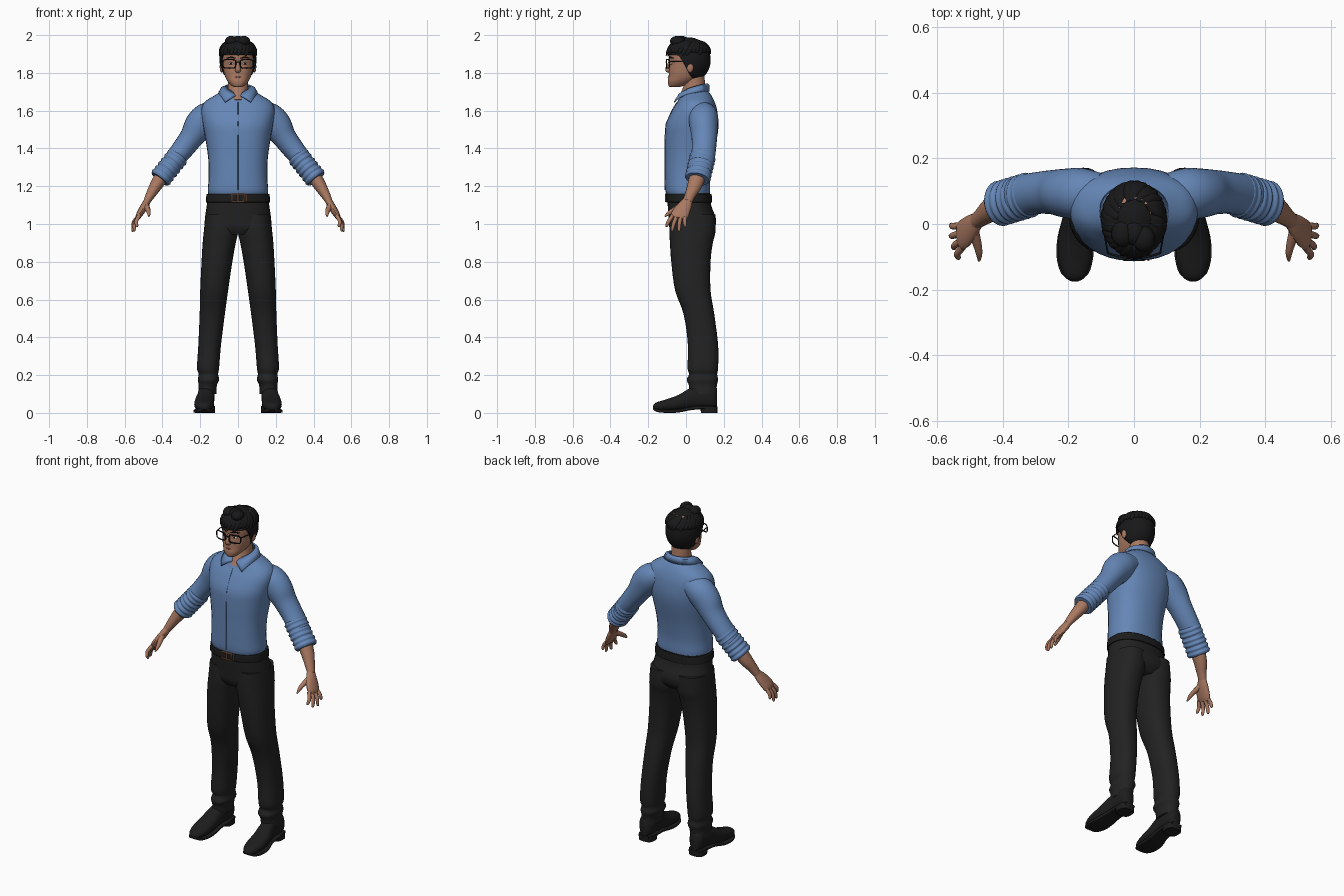
import bpy, bmesh, math, random
from mathutils import Vector

if "Cube" in bpy.data.objects:
    bpy.data.objects.remove(bpy.data.objects["Cube"])
random.seed(4)


def material(name, r, g, b):
    m = bpy.data.materials.new(name)
    m.use_nodes = True
    m.diffuse_color = (r, g, b, 1)
    m.node_tree.nodes["Principled BSDF"].inputs["Base Color"].default_value = (r, g, b, 1)
    return m


SKIN = material("skin", .40, .19, .12)
SHIRT = material("shirt blue", .13, .24, .47)
SEAM = material("seam blue", .07, .14, .29)
CLOTH = material("trouser black", .016, .016, .017)
HAIR = material("hair black", .009, .009, .01)
LEATHER = material("shoe leather", .012, .012, .013)
BRASS = material("buckle copper", .4, .15, .07)
WHITE = material("eye white", .6, .58, .55)
LIP = material("lip brown", .24, .09, .065)


def add_mesh(name, bm, mat, angle=50):
    bmesh.ops.recalc_face_normals(bm, faces=bm.faces[:])
    me = bpy.data.meshes.new(name)
    bm.to_mesh(me)
    bm.free()
    me.materials.append(mat)
    me.shade_smooth()
    me.set_sharp_from_angle(angle=math.radians(angle))
    ob = bpy.data.objects.new(name, me)
    bpy.context.collection.objects.link(ob)
    return ob


def refine(rows, k=4):
    """Catmull-Rom interpolation of section rows."""
    out, last = [], len(rows) - 1
    for i in range(last):
        p = [rows[max(0, min(last, i + j))] for j in (-1, 0, 1, 2)]
        for t in (s / k for s in range(k)):
            out.append([.5 * (2*b + (c-a)*t + (2*a-5*b+4*c-d)*t*t + (3*b-a-3*c+d)*t**3)
                        for a, b, c, d in zip(*p)])
    return out + [list(rows[-1])]


def bridge(name, rings, mat):
    bm = bmesh.new()
    vs = [[bm.verts.new(p) for p in r] for r in rings]
    n = len(vs[0])
    for a, b in zip(vs, vs[1:]):
        for i in range(n):
            bm.faces.new((a[i], a[(i+1) % n], b[(i+1) % n], b[i]))
    bm.faces.new(vs[0])
    bm.faces.new(vs[-1])
    return add_mesh(name, bm, mat)


def stack(name, rows, mat, side=1, along_y=False, p=2.3, n=32):
    """Rows: level, centre x, half width, low edge, high edge."""
    def power(v):
        return math.copysign(abs(v) ** (2 / p), v)
    rings = []
    for d, cx, w, lo, hi in refine(rows):
        ring = []
        for i in range(n):
            a = math.tau * i / n
            x = side * (cx + w * power(math.cos(a)))
            q = (lo + hi) / 2 + (hi - lo) / 2 * power(math.sin(a))
            ring.append((x, d, q) if along_y else (x, q, d))
        rings.append(ring)
    return bridge(name, rings, mat)


def limb(name, rows, mat, side=1, ref=(0, 1, 0), n=16, k=4):
    """Rows: x, y, z, radius along ref, radius across."""
    rows = refine(rows, k)
    pts = [Vector(r[:3]) for r in rows]
    rings = []
    for i, r in enumerate(rows):
        t = (pts[min(i+1, len(pts)-1)] - pts[max(i-1, 0)]).normalized()
        u = Vector(ref)
        u = (u - t * u.dot(t)).normalized()
        v = t.cross(u)
        ring = [pts[i] + u*r[3]*math.cos(a) + v*r[4]*math.sin(a)
                for a in (math.tau * j / n for j in range(n))]
        rings.append([(side*q.x, q.y, q.z) for q in ring])
    return bridge(name, rings, mat)


def tube(name, pts, r, mat, cyclic=False):
    cu = bpy.data.curves.new(name, "CURVE")
    cu.dimensions = "3D"
    cu.bevel_depth, cu.bevel_resolution = r, 1
    cu.use_fill_caps = True
    sp = cu.splines.new("POLY")
    sp.points.add(len(pts) - 1)
    for q, p in zip(sp.points, pts):
        q.co = (*p, 1)
    sp.use_cyclic_u = cyclic
    cu.materials.append(mat)
    ob = bpy.data.objects.new(name, cu)
    bpy.context.collection.objects.link(ob)


def ball(name, centre, size, mat, n=20):
    bm = bmesh.new()
    bmesh.ops.create_uvsphere(bm, u_segments=n, v_segments=n // 2, radius=1)
    for v in bm.verts:
        v.co = Vector(c + s * q for c, s, q in zip(centre, size, v.co))
    return add_mesh(name, bm, mat)


# Torso, hips, belt
stack("shirt_torso", [(1.15, 0, .155, -.1, .125), (1.18, 0, .16, -.11, .128), (1.25, 0, .155, -.112, .128),
      (1.35, 0, .158, -.112, .142), (1.46, 0, .174, -.112, .165), (1.53, 0, .187, -.106, .172),
      (1.6, 0, .195, -.075, .165), (1.645, 0, .178, -.047, .152), (1.68, 0, .125, -.03, .135),
      (1.705, 0, .08, -.015, .115), (1.715, 0, .04, 0, .09)], SHIRT)
tube("shirt_placket_seam", [(0, -.112, 1.18), (0, -.113, 1.3), (0, -.113, 1.45), (0, -.107, 1.53),
     (0, -.076, 1.6), (0, -.049, 1.645)], .0015, SEAM)
stack("trouser_hips", [(1.165, 0, .158, -.1, .128), (1.1, 0, .165, -.097, .133), (1.03, 0, .175, -.092, .158),
      (.98, 0, .172, -.088, .152), (.945, 0, .12, -.07, .12)], CLOTH)
stack("belt", [(1.115, 0, .168, -.104, .136), (1.12, 0, .17, -.107, .138), (1.155, 0, .167, -.108, .136),
      (1.16, 0, .163, -.105, .133)], LEATHER)
tube("belt_buckle", [(-.032, -.108, 1.118), (.032, -.108, 1.118), (.032, -.108, 1.158),
     (-.032, -.108, 1.158)], .004, BRASS, True)
for label, x in (("buckle_prong", 0), ("belt_keeper", .044)):
    tube(label, [(x, -.109, 1.12), (x, -.109, 1.157)], .004, BRASS)

for side, tag in ((1, "left_"), (-1, "right_")):
    # Legs and shoes
    leg = [(1.05, .0, .172, -.085, .155), (.96, .0, .181, -.088, .156), (.9, .012, .187, -.085, .142),
           (.8, .03, .193, -.078, .13), (.65, .052, .2, -.058, .13), (.52, .07, .203, -.012, .15),
           (.36, .09, .21, .01, .17), (.24, .1, .217, .008, .17), (.205, .105, .208, .016, .165),
           (.175, .1, .213, .004, .17), (.145, .112, .208, .015, .163), (.1, .114, .212, .018, .163)]
    stack(tag + "trouser_leg", [(z, (a+b) / 2, (b-a) / 2, f, k) for z, a, b, f, k in leg], CLOTH, side)
    stack(tag + "shoe_upper", [(-.175, .18, .01, .02, .035), (-.16, .18, .032, .012, .054),
          (-.11, .18, .05, .01, .07), (-.04, .178, .052, .012, .095), (.02, .172, .046, .02, .13),
          (.08, .167, .043, .025, .15), (.14, .167, .042, .025, .15), (.165, .167, .024, .03, .13)],
          LEATHER, side, True)
    stack(tag + "shoe_sole", [(-.17, .18, .016, .014, .026), (-.15, .18, .042, .004, .02),
          (-.1, .18, .056, 0, .017), (-.04, .178, .055, .002, .02), (.03, .17, .046, .015, .034),
          (.1, .167, .046, .02, .038), (.165, .167, .034, .02, .038)], LEATHER, side, True, 5)
    stack(tag + "shoe_heel", [(0, .167, .045, .08, .166), (.035, .167, .046, .074, .168)], LEATHER, side, p=3)

    # Sleeve with rolled cuff
    limb(tag + "sleeve", [(.1, .09, 1.59, .065, .06), (.16, .092, 1.565, .078, .08), (.205, .094, 1.52, .075, .08),
         (.245, .097, 1.46, .068, .064), (.29, .095, 1.4, .064, .058), (.33, .088, 1.35, .064, .054),
         (.38, .075, 1.28, .06, .052)], SHIRT, side, n=24)
    folds = []
    for i in range(13):
        t, bulge = i / 12, .005 * (i % 2) - .003 * (i % 4 == 0)
        folds.append((.315 + .1*t, .09 - .03*t, 1.362 - .125*t, .065 + bulge, .056 + bulge))
    limb(tag + "rolled_cuff", folds, SHIRT, side, n=24, k=3)

    # Forearm, palm, fingers
    limb(tag + "forearm", [(.385, .07, 1.28, .045, .04), (.43, .048, 1.21, .04, .034), (.46, .025, 1.16, .03, .026),
         (.482, .008, 1.12, .025, .019)], SKIN, side)
    limb(tag + "palm", [(.475, .013, 1.13, .024, .018), (.492, -.004, 1.1, .036, .02), (.51, -.022, 1.07, .044, .019),
         (.525, -.035, 1.045, .045, .016), (.532, -.04, 1.03, .036, .011)], SKIN, side)
    tips = {"index": (.537, -.106, .985), "middle": (.552, -.075, .962),
            "ring": (.561, -.038, .96), "little": (.56, -.004, .985)}
    for i, (finger, tip) in enumerate(tips.items()):
        root, tip = Vector((.522, -.07 + .022 * i, 1.045)), Vector(tip)
        mid = root.lerp(tip, .5) + Vector((.009, -.003, 0))
        limb(tag + finger + "_finger", [(*root, .011, .011), (*mid, .0105, .01), (*root.lerp(tip, .9), .008, .008),
             (*tip, .003, .003)], SKIN, side, n=10)
    limb(tag + "thumb", [(.49, -.02, 1.1, .018, .018), (.478, -.06, 1.078, .013, .014), (.472, -.09, 1.058, .011, .01),
         (.472, -.112, 1.04, .004, .004)], SKIN, side, (0, 0, 1), 10)

    # Face features and spectacles
    ball(tag + "ear", (side * .087, .022, 1.832), (.01, .018, .03), SKIN)
    ball(tag + "eye", (side * .036, -.078, 1.85), (.014, .008, .007), WHITE)
    ball(tag + "iris", (side * .036, -.084, 1.85), (.006, .004, .006), HAIR, 12)
    tube(tag + "eyebrow", [(side * .014, -.089, 1.878), (side * .036, -.086, 1.884), (side * .06, -.068, 1.878)],
         .0035, HAIR)
    rim = []
    for i in range(24):
        a = math.tau * i / 24
        c, s = math.cos(a), math.sin(a)
        x = .046 + .034 * math.copysign(abs(c) ** .5, c)
        rim.append((side * x, -.104 + 2.5*x*x, 1.848 + .023 * math.copysign(abs(s) ** .5, s)))
    tube(tag + "spectacle_rim", rim, .0035, HAIR, True)
    tube(tag + "spectacle_arm", [(side * .08, -.088, 1.86), (side * .09, -.03, 1.86), (side * .093, .03, 1.855)],
         .0028, HAIR)

# Neck and head
limb("neck", [(0, .028, 1.64, .078, .05), (0, .04, 1.69, .066, .055), (0, .045, 1.74, .056, .054),
     (0, .04, 1.8, .056, .054)], SKIN, n=24)
stack("head", [(1.724, 0, .018, -.082, -.045), (1.732, 0, .034, -.092, -.01), (1.755, 0, .055, -.096, .04),
      (1.78, 0, .068, -.092, .075), (1.81, 0, .077, -.09, .095), (1.85, 0, .083, -.086, .11),
      (1.89, 0, .086, -.09, .118), (1.94, 0, .078, -.078, .11), (1.97, 0, .05, -.04, .08)], SKIN)
limb("nose", [(0, -.082, 1.865, .008, .007), (0, -.09, 1.845, .009, .008), (0, -.097, 1.822, .013, .014),
     (0, -.093, 1.81, .011, .015), (0, -.086, 1.805, .004, .008)], SKIN)
tube("spectacle_bridge", [(-.013, -.104, 1.855), (0, -.107, 1.858), (.013, -.104, 1.855)], .003, HAIR)
tube("mouth", [(-.024, -.085, 1.776), (0, -.094, 1.778), (.024, -.085, 1.776)], .0035, LIP)

# Hair cap with a hairline that drops toward the nape
CENTRE, SIZE = Vector((0, .015, 1.868)), Vector((.098, .116, .12))
cap = ball("hair_cap", CENTRE, SIZE, HAIR, 48)
for v in cap.data.vertices:
    t = max(0, min(1, (v.co.y + .05) / .1))
    v.co.z = max(v.co.z, 1.895 - .135 * t * t * (3 - 2*t))


def scalp(az, el, lift=1):
    d = Vector((math.cos(el) * math.sin(az), -math.cos(el) * math.cos(az), math.sin(el)))
    return CENTRE + d * SIZE * lift


# Locks swept round the crown and over the brow
for i in range(30):
    az = math.tau * i / 30
    front = math.cos(az)
    low = .25 + random.uniform(-.12, .12) if front > .2 else random.uniform(.15, .4)
    sweep = random.uniform(.35, .7)
    path = [scalp(az + sweep, 1.05, .98), scalp(az + sweep * .6, .75, 1), scalp(az + .1, .45, 1.02),
            scalp(az, low, 1.03 + .03 * max(0, front))]
    sizes = [(.004, .008), (.012, .02), (.011, .018), (.002, .003)]
    limb("hair_lock", [(*p, *s) for p, s in zip(path, sizes)], HAIR, ref=path[2] - CENTRE, n=8, k=3)
for x, y in ((.03, -.045), (.0, -.025), (-.035, -.03)):
    ball("hair_quiff", (x, y, 1.968), (.034, .04, .028), HAIR)

# Folded collar with pointed front tips
bm = bmesh.new()
rows = []
for i in range(33):
    t = i / 16 - 1
    a = math.pi * t
    b = a * .84
    reach = .07 if math.cos(b) > 0 else .128
    top = Vector((.066 * math.sin(a), .045 + .068 * math.cos(a), 1.742 - .062 * t * t))
    low = Vector((.1 * math.sin(b) + .02 * t**5, .05 + reach * math.cos(b), 1.702 - .058 * t**4))
    mid = top.lerp(low, .4) + Vector((.008 * math.sin(a), .006 * math.cos(a), .006))
    rows.append([bm.verts.new(p) for p in (top, mid, low)])
for p, q in zip(rows, rows[1:]):
    for j in (0, 1):
        bm.faces.new((p[j], q[j], q[j+1], p[j+1]))
collar = add_mesh("shirt_collar", bm, SHIRT)
thick = collar.modifiers.new("thickness", "SOLIDIFY")
thick.thickness, thick.offset = .007, 0
